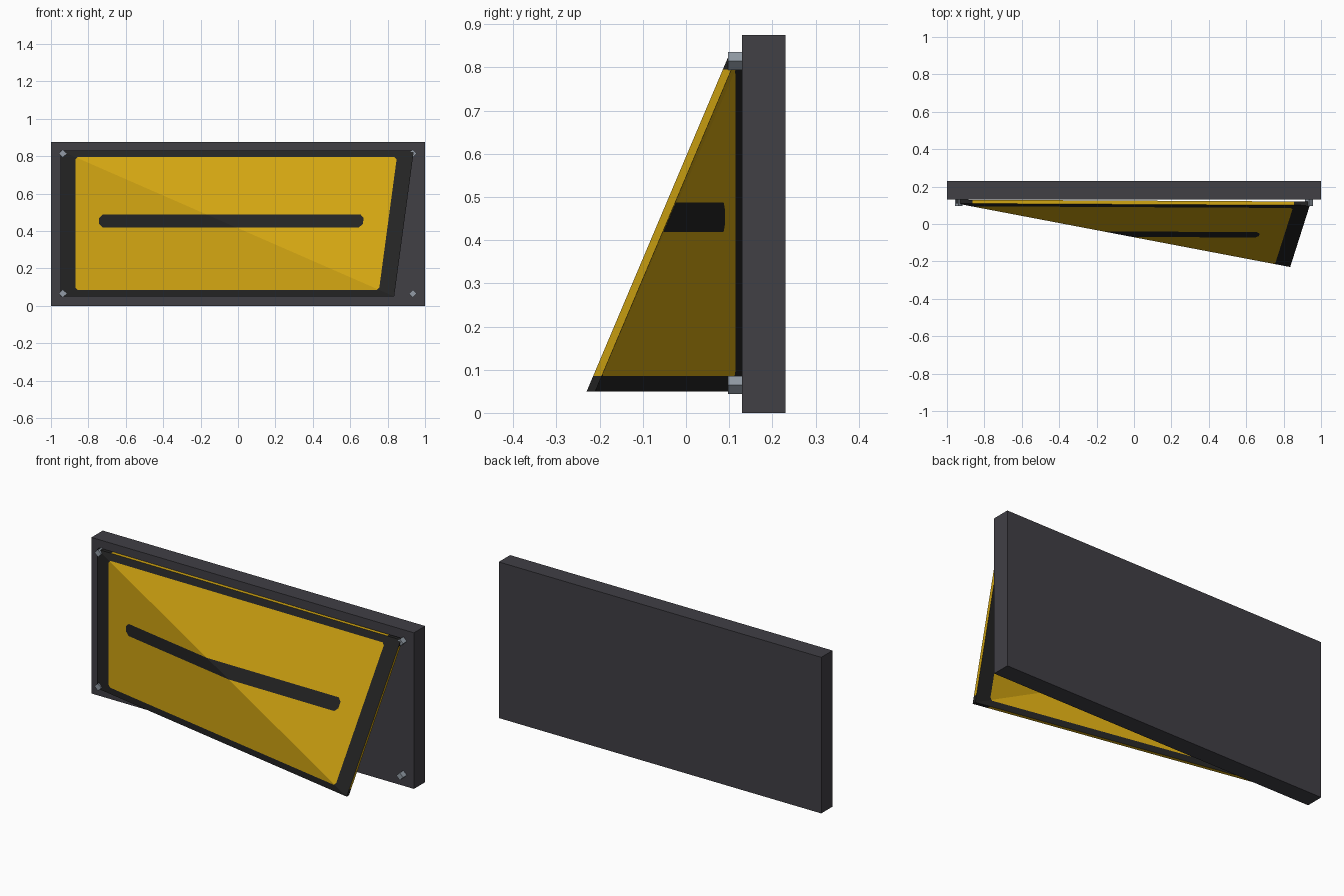
import bpy, bmesh, math
from mathutils import Vector

if "Cube" in bpy.data.objects:
    bpy.data.objects.remove(bpy.data.objects["Cube"])


def material(name, rgb):
    m = bpy.data.materials.new(name)
    m.diffuse_color = (*rgb, 1)
    m.use_nodes = True
    m.node_tree.nodes["Principled BSDF"].inputs["Base Color"].default_value = m.diffuse_color
    return m


GREY = material("dark grey", (0.052, 0.050, 0.060))
YELLOW = material("sign yellow", (0.65, 0.38, 0.006))
BLACK = material("sign black", (0.017, 0.017, 0.017))
STEEL = material("bolt steel", (0.29, 0.33, 0.38))


def add_object(name, bm, mats):
    bmesh.ops.recalc_face_normals(bm, faces=bm.faces)
    me = bpy.data.meshes.new(name)
    bm.to_mesh(me)
    bm.free()
    for m in mats:
        me.materials.append(m)
    ob = bpy.data.objects.new(name, me)
    bpy.context.collection.objects.link(ob)
    return ob


# Backing board
bm = bmesh.new()
bmesh.ops.create_cube(bm, size=1)
for v in bm.verts:
    v.co = (v.co.x * 2, v.co.y * 0.1 + 0.18, (v.co.z + 0.5) * 0.875)
add_object("backing_board", bm, [GREY])

# Sign plate: laid out flat, cut along its painted shapes, then bent
HW, HH, THICK = 0.925, 0.39, 0.02
# painted shapes: half width, half height, centre height, corner chamfer
PANEL = (HW - 0.084, HH - 0.035, 0.0, 0.012)
STRIPE = (0.71, 0.034, 0.0135, 0.018)


def inside(p, shape):
    w, h, cz, c = shape
    x, z = abs(p.x), abs(p.z - cz)
    return x < w and z < h and x + z < w + h - c


bm = bmesh.new()
bm.faces.new([bm.verts.new((x, 0, z)) for x, z in
              ((-HW, -HH), (HW, -HH), (HW, HH), (-HW, HH))])


def cut(co, no):
    bmesh.ops.bisect_plane(bm, geom=bm.verts[:] + bm.edges[:] + bm.faces[:],
                           plane_co=co, plane_no=no, dist=1e-6)


cut((0, 0, 0), (HH, 0, HW))  # fold line, top left to bottom right
for w, h, cz, c in (PANEL, STRIPE):
    for s in (-1, 1):
        cut((s * w, 0, 0), (1, 0, 0))
        cut((0, 0, cz + s * h), (0, 0, 1))
        for t in (-1, 1):
            cut((s * (w - c), 0, cz + t * h), (s, 0, t))

ext = bmesh.ops.extrude_face_region(bm, geom=bm.faces[:])
for g in ext["geom"]:
    if isinstance(g, bmesh.types.BMVert):
        g.co.y += THICK

# Faces: black border and stripe; rims: yellow with black ends
for f in bm.faces:
    p = f.calc_center_median()
    if abs(p.y - THICK / 2) < 0.005:
        yellow = abs(p.x) < PANEL[0] or abs(p.z) < PANEL[1]
        if abs(p.x) > HW - 1e-4:
            yellow = abs(p.z) < PANEL[1]
        elif abs(p.z) > HH - 1e-4:
            yellow = abs(p.x) < PANEL[0]
    else:
        yellow = inside(p, PANEL) and not inside(p, STRIPE)
    f.material_index = 0 if yellow else 1

# Bend the loose lower right corner forward
BL, BR = Vector((-0.95, 0.11, 0.05)), Vector((0.835, -0.23, 0.05))
TL, TR = Vector((-0.95, 0.11, 0.83)), Vector((0.94, 0.1, 0.83))
for v in bm.verts:
    a, b = (v.co.x / HW + 1) / 2, (v.co.z / HH + 1) / 2
    if a + b <= 1:
        p = BL + a * (BR - BL) + b * (TL - BL)
    else:
        p = TR + (1 - a) * (TL - TR) + (1 - b) * (BR - TR)
    v.co = p + Vector((0, v.co.y, 0))
add_object("bent_sign_plate", bm, [YELLOW, BLACK])

# Four square bolts, turned on their corners
for side, x in (("left", -0.937), ("right", 0.935)):
    for level, z in (("lower", 0.065), ("upper", 0.815)):
        bm = bmesh.new()
        r = 0.021
        ring = [bm.verts.new((x + r * math.cos(i * math.pi / 2), 0.097,
                              z + r * math.sin(i * math.pi / 2))) for i in range(4)]
        face = bm.faces.new(ring)
        ext = bmesh.ops.extrude_face_region(bm, geom=[face])
        for g in ext["geom"]:
            if isinstance(g, bmesh.types.BMVert):
                g.co.y = 0.135
        add_object(f"{level}_{side}_bolt", bm, [STEEL])
